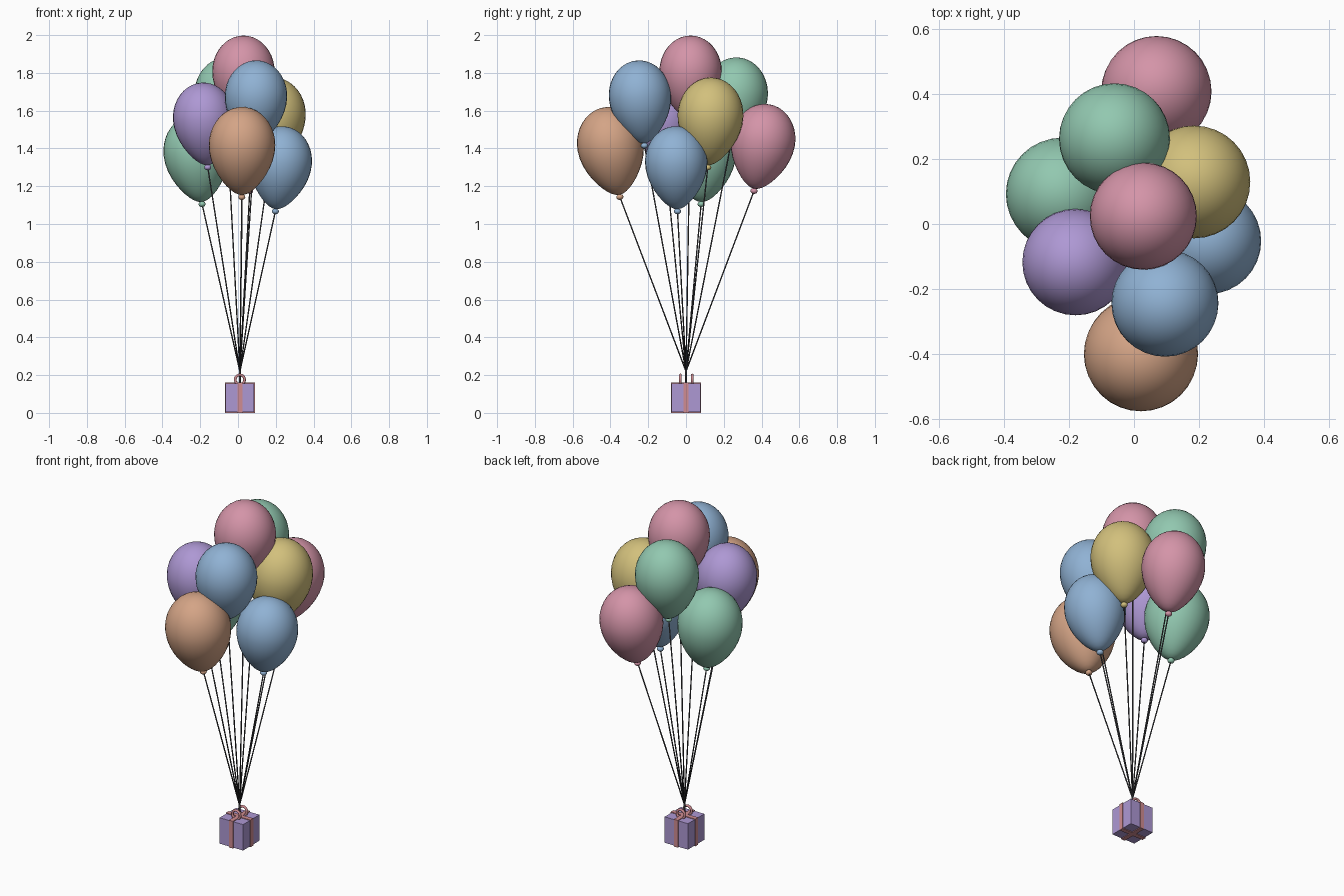
import bpy, bmesh, math
from mathutils import Vector

if "Cube" in bpy.data.objects:
    bpy.data.objects.remove(bpy.data.objects["Cube"])


def material(name, rgb):
    m = bpy.data.materials.new(name)
    lin = [((c / 255 + 0.055) / 1.055) ** 2.4 for c in rgb]
    m.diffuse_color = (*lin, 1)
    m.use_nodes = True
    m.node_tree.nodes["Principled BSDF"].inputs["Base Color"].default_value = m.diffuse_color
    return m


MATS = {n: material(n, c) for n, c in {
    "pink": (212, 148, 168), "green": (146, 200, 176), "purple": (174, 152, 212),
    "yellow": (210, 192, 124), "orange": (212, 164, 134), "blue": (144, 178, 212),
    "ribbon_rose": (208, 140, 146), "string_grey": (72, 72, 76)}.items()}

TIE = Vector((0.01, 0.0, 0.22))     # point where all strings meet
Z = Vector((0, 0, 1))


def add_object(name, bm, mat, smooth=True):
    me = bpy.data.meshes.new(name)
    bmesh.ops.recalc_face_normals(bm, faces=bm.faces)
    bm.to_mesh(me)
    bm.free()
    me.materials.append(MATS[mat])
    for p in me.polygons:
        p.use_smooth = smooth
    ob = bpy.data.objects.new(name, me)
    bpy.context.collection.objects.link(ob)
    return ob


def balloon(i, knob, r, colour):
    """Teardrop body, leaning half as much as its string, plus a small knot."""
    knob = Vector(knob)
    axis = ((knob - TIE).normalized() + Z).normalized()
    rot = Z.rotation_difference(axis)
    bm = bmesh.new()
    bmesh.ops.create_uvsphere(bm, u_segments=32, v_segments=20, radius=1)
    for v in bm.verts:
        if v.co.z < 0:              # taper the lower half toward the neck
            k = 1 - 0.28 * v.co.z ** 2
            v.co = Vector((v.co.x * k, v.co.y * k, v.co.z * 1.52))
        else:
            v.co.z *= 1.15
    ob = add_object(f"balloon_{i}", bm, colour)
    ob.scale = (r, r, r)
    ob.location = knob + axis * (1.52 * r + 0.012)
    ob.rotation_mode = 'QUATERNION'
    ob.rotation_quaternion = rot

    bm = bmesh.new()
    bmesh.ops.create_uvsphere(bm, u_segments=14, v_segments=8, radius=0.019)
    knot = add_object(f"balloon_knot_{i}", bm, colour)
    knot.scale = (1, 1, 0.8)
    knot.location = knob
    knot.rotation_mode = 'QUATERNION'
    knot.rotation_quaternion = rot
    rod(f"string_{i}", TIE, knob, 0.0035)


def rod(name, a, b, r):
    d = Vector(b) - Vector(a)
    bm = bmesh.new()
    bmesh.ops.create_cone(bm, cap_ends=True, segments=8, radius1=r, radius2=r, depth=d.length)
    ob = add_object(name, bm, "string_grey")
    ob.location = (Vector(a) + Vector(b)) / 2
    ob.rotation_mode = 'QUATERNION'
    ob.rotation_quaternion = Z.rotation_difference(d)


def box(name, centre, size, mat):
    bm = bmesh.new()
    bmesh.ops.create_cube(bm, size=1)
    for v in bm.verts:
        v.co = Vector(a * b for a, b in zip(v.co, size))
    ob = add_object(name, bm, mat, False)
    ob.location = centre


# Balloon bunch: knot position, radius, colour
for i, (knob, r, colour) in enumerate([
        ((0.027, 0.022, 1.545), 0.165, "pink"),
        ((0.02, -0.35, 1.143), 0.176, "orange"),
        ((0.087, -0.22, 1.415), 0.165, "blue"),
        ((-0.16, -0.105, 1.30), 0.164, "purple"),
        ((-0.19, 0.08, 1.105), 0.174, "green"),
        ((0.198, -0.045, 1.067), 0.165, "blue"),
        ((0.165, 0.115, 1.30), 0.174, "yellow"),
        ((-0.053, 0.236, 1.415), 0.171, "green"),
        ((0.062, 0.36, 1.175), 0.17, "pink")], 1):
    balloon(i, knob, r, colour)

# Single cord from the tie point down to the gift
rod("tie_cord", (0.01, 0, 0.155), TIE + Vector((0, 0, 0.01)), 0.005)

# Gift box with two crossed ribbon bands
box("gift_box", (0.01, 0, 0.08), (0.152, 0.152, 0.152), "purple")
box("ribbon_band_x", (0.01, 0, 0.08), (0.16, 0.026, 0.16), "ribbon_rose")
box("ribbon_band_y", (0.01, 0, 0.08), (0.026, 0.16, 0.16), "ribbon_rose")

# Bow loops standing on the lid
for side, y in (("front", -0.03), ("back", 0.033)):
    bpy.ops.mesh.primitive_torus_add(
        major_radius=0.025, minor_radius=0.007, major_segments=24, minor_segments=10,
        location=(0.01, y, 0.176), rotation=(math.pi / 2, 0, 0))
    loop = bpy.context.object
    loop.name = f"bow_loop_{side}"
    loop.data.materials.append(MATS["ribbon_rose"])
    bpy.ops.object.shade_smooth()
